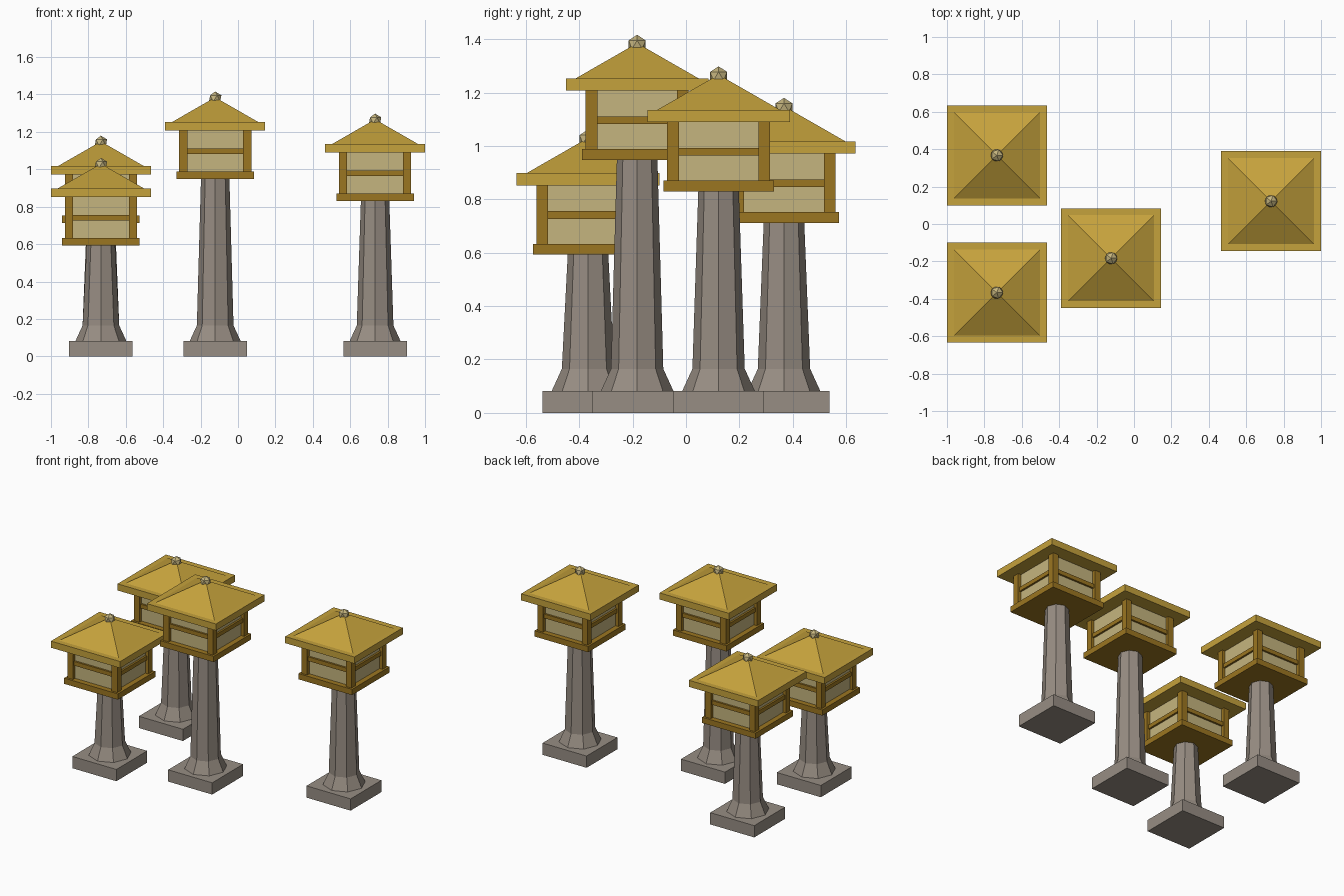
import bpy, bmesh, math
from mathutils import Matrix

cube = bpy.data.objects.get("Cube")
if cube:
    bpy.data.objects.remove(cube, do_unlink=True)


def material(name, rgb):
    m = bpy.data.materials.new(name)
    m.use_nodes = True
    color = (*rgb, 1.0)
    m.diffuse_color = color
    m.node_tree.nodes["Principled BSDF"].inputs["Base Color"].default_value = color
    return m


ROOF = material("golden roof", (0.56, 0.36, 0.045))
WOOD = material("brown wood", (0.33, 0.18, 0.015))
PAPER = material("pale paper", (0.56, 0.46, 0.21))
STONE = material("grey stone", (0.31, 0.27, 0.23))
SHAFT = material("warm stone", (0.31, 0.265, 0.225))


def finish(name, bm, mat, origin):
    bmesh.ops.recalc_face_normals(bm, faces=bm.faces)
    mesh = bpy.data.meshes.new(name)
    bm.to_mesh(mesh)
    bm.free()
    mesh.materials.append(mat)
    obj = bpy.data.objects.new(name, mesh)
    obj.location = origin
    bpy.context.collection.objects.link(obj)


def add_box(bm, x, y, half_x, half_y, z0, z1):
    place = Matrix.Translation((x, y, (z0 + z1) / 2))
    size = Matrix.Diagonal((2 * half_x, 2 * half_y, z1 - z0, 1))
    bmesh.ops.create_cube(bm, size=1, matrix=place @ size)


def slab(name, half, z0, z1, mat, origin):
    bm = bmesh.new()
    add_box(bm, 0, 0, half, half, z0, z1)
    finish(name, bm, mat, origin)


def taper(name, sides, r0, r1, z0, z1, mat, origin, turn=0):
    bm = bmesh.new()
    place = Matrix.Translation((0, 0, (z0 + z1) / 2)) @ Matrix.Rotation(turn, 4, "Z")
    bmesh.ops.create_cone(bm, cap_ends=True, segments=sides, radius1=r0,
                          radius2=r1, depth=z1 - z0, matrix=place)
    finish(name, bm, mat, origin)


def lantern(tag, x, y, h):
    ground, house = (x, y, 0), (x, y, h)
    # Stone pedestal
    slab(tag + "_base", 0.17, 0, 0.082, STONE, ground)
    taper(tag + "_flare", 8, 0.136, 0.098, 0.082, 0.165, SHAFT, ground)
    taper(tag + "_shaft", 8, 0.098, 0.076, 0.165, h, SHAFT, ground)

    # Lamp house
    slab(tag + "_floor", 0.207, 0, 0.04, WOOD, house)
    slab(tag + "_panels", 0.17, 0.04, 0.26, PAPER, house)
    bm = bmesh.new()
    for sx in (-1, 1):
        for sy in (-1, 1):
            add_box(bm, sx * 0.171, sy * 0.171, 0.022, 0.022, 0.04, 0.26)
    finish(tag + "_posts", bm, WOOD, house)
    bm = bmesh.new()
    for s in (-1, 1):
        add_box(bm, 0, s * 0.172, 0.149, 0.011, 0.134, 0.163)
        add_box(bm, s * 0.172, 0, 0.011, 0.149, 0.134, 0.163)
    finish(tag + "_rails", bm, WOOD, house)

    # Roof and finial
    slab(tag + "_eaves", 0.267, 0.259, 0.305, ROOF, house)
    taper(tag + "_roof", 4, 0.23 * math.sqrt(2), 0, 0.305, 0.437, ROOF, house, math.pi / 4)
    bm = bmesh.new()
    bmesh.ops.create_icosphere(bm, subdivisions=1, radius=0.037,
                               matrix=Matrix.Translation((0, 0, 0.431)))
    finish(tag + "_finial", bm, PAPER, house)


lantern("front_right_lantern", -0.733, -0.367, 0.593)
lantern("back_right_lantern", -0.733, 0.367, 0.712)
lantern("left_lantern", 0.733, 0.122, 0.83)
lantern("middle_lantern", -0.122, -0.183, 0.948)
